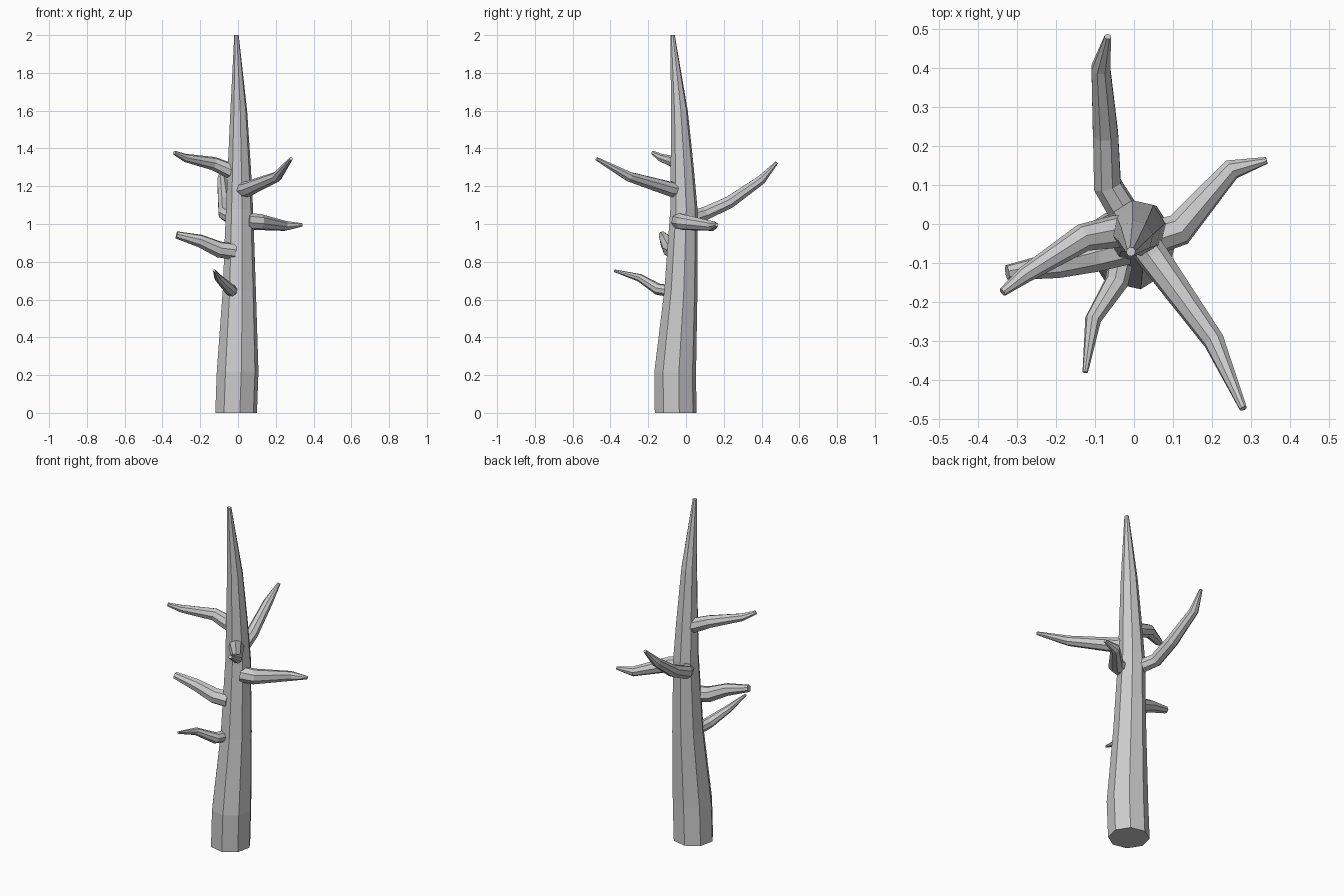
import bpy, bmesh, math
from mathutils import Vector


def tube(name, points, sides=8, phase=10, axis=None):
    """Capped, flat-faced tube through (x, y, z, radius) points."""
    bm = bmesh.new()
    pos = [Vector(p[:3]) for p in points]
    rings, u = [], None
    for i, p in enumerate(points):
        if axis:
            t = Vector(axis)
        else:
            before = pos[i] - pos[i - 1] if i else pos[1] - pos[0]
            after = pos[i + 1] - pos[i] if i < len(pos) - 1 else before
            t = (before.normalized() + after.normalized()).normalized()
        if u is None:
            u = Vector((1, 0, 0)) if axis else t.cross(Vector((0, 0, 1)))
        u = (u - t * u.dot(t)).normalized()
        v = t.cross(u)
        ring = []
        for k in range(sides):
            a = math.radians(phase) + math.tau * k / sides
            ring.append(bm.verts.new(pos[i] + p[3] * (u * math.cos(a) + v * math.sin(a))))
        rings.append(ring)
    for a, b in zip(rings, rings[1:]):
        for k in range(sides):
            n = (k + 1) % sides
            bm.faces.new((a[k], a[n], b[n], b[k]))
    bm.faces.new(rings[0][::-1])
    bm.faces.new(rings[-1])
    mesh = bpy.data.meshes.new(name)
    bm.to_mesh(mesh)
    bm.free()
    obj = bpy.data.objects.new(name, mesh)
    bpy.context.collection.objects.link(obj)
    return obj


# Trunk: horizontal rings, slightly leaning and tapering
tube("trunk", [
    (-0.010, -0.055, 0.00, 0.112), (-0.002, -0.057, 0.22, 0.112),
    (0.007, -0.027, 0.65, 0.089), (0.008, -0.011, 1.08, 0.073),
    (0.007, -0.020, 1.30, 0.062), (0.004, -0.035, 1.60, 0.045),
    (-0.008, -0.071, 2.00, 0.012)], axis=(0, 0, 1))

# Branches: bent tapering tubes starting inside the trunk
branches = {
    "back_branch": [(-0.02, 0.02, 1.03, 0.040), (-0.068, 0.10, 1.055, 0.038),
                    (-0.073, 0.23, 1.115, 0.035), (-0.085, 0.40, 1.235, 0.026),
                    (-0.067, 0.48, 1.325, 0.009)],
    "right_branch": [(0.05, -0.035, 1.015, 0.045), (0.115, -0.015, 1.01, 0.043),
                     (0.25, 0.14, 0.99, 0.027), (0.34, 0.163, 0.995, 0.009)],
    "front_right_branch": [(0.01, -0.03, 1.18, 0.042), (0.05, -0.085, 1.185, 0.041),
                           (0.205, -0.30, 1.25, 0.028), (0.28, -0.473, 1.345, 0.010)],
    "upper_left_branch": [(0.0, -0.02, 1.27, 0.042), (-0.05, -0.02, 1.285, 0.042),
                          (-0.13, -0.035, 1.32, 0.036), (-0.28, -0.13, 1.35, 0.022),
                          (-0.337, -0.175, 1.377, 0.011)],
    "lower_left_branch": [(-0.02, -0.06, 0.855, 0.045), (-0.10, -0.08, 0.865, 0.044),
                          (-0.20, -0.105, 0.91, 0.035), (-0.325, -0.125, 0.942, 0.020)],
    "lower_front_branch": [(-0.03, -0.08, 0.645, 0.032), (-0.045, -0.15, 0.655, 0.031),
                           (-0.105, -0.245, 0.715, 0.021), (-0.125, -0.38, 0.753, 0.007)],
}
for name, path in branches.items():
    tube(name, path)
